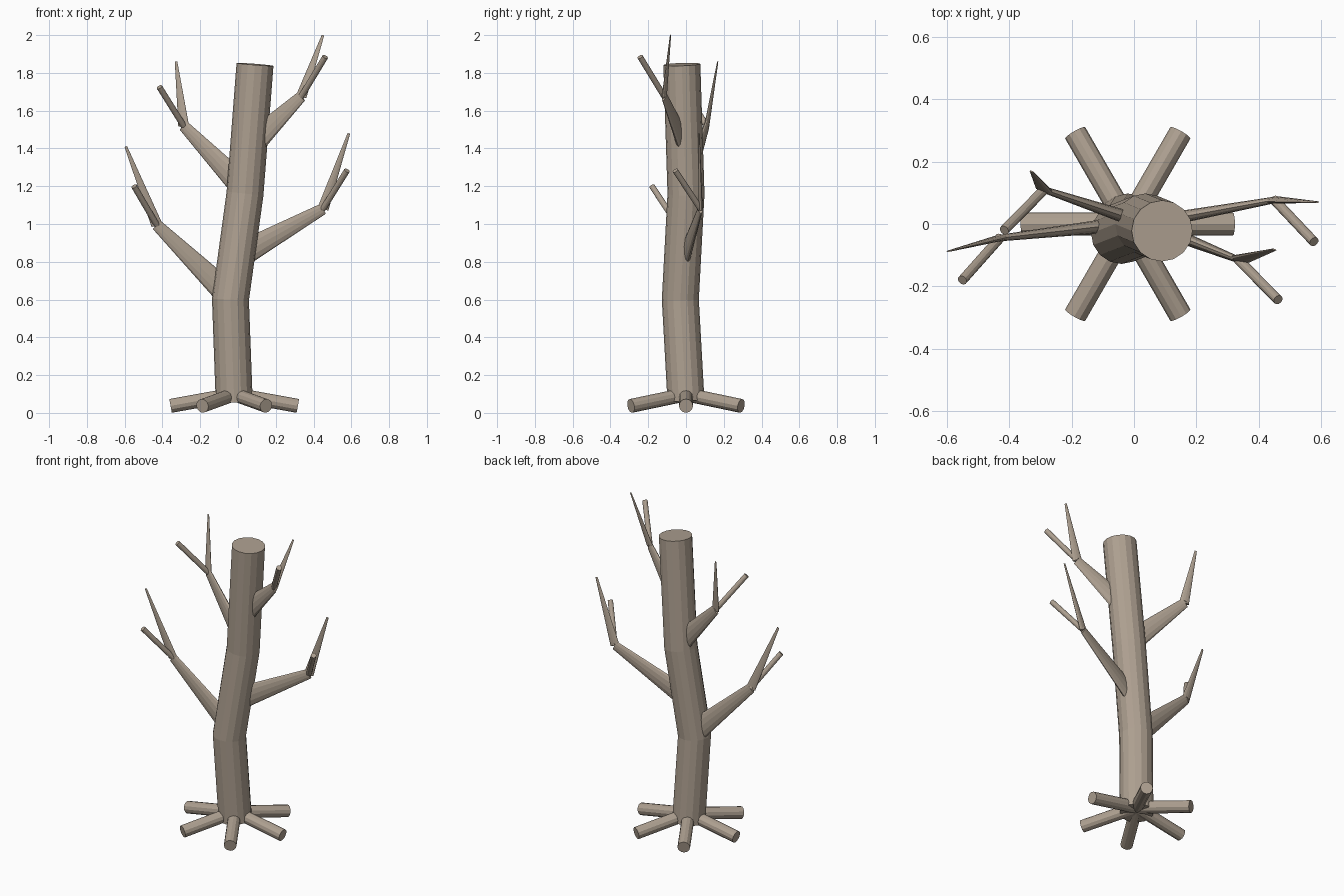
import bpy, bmesh, math
from mathutils import Vector

if "Cube" in bpy.data.objects:
    bpy.data.objects.remove(bpy.data.objects["Cube"])

bark = bpy.data.materials.new("bark")
bark.diffuse_color = (0.42, 0.35, 0.28, 1)
bark.use_nodes = True
bark.node_tree.nodes["Principled BSDF"].inputs["Base Color"].default_value = bark.diffuse_color


def tube(name, points, radii, sides, side=None, flat=1.0):
    """Sweep an ellipse along points; 'flat' squeezes it along the 'side' vector."""
    pts = [Vector(p) for p in points]
    dirs = [(b - a).normalized() for a, b in zip(pts, pts[1:])]
    bm = bmesh.new()
    rings = []
    for i, (p, r) in enumerate(zip(pts, radii)):
        d = (dirs[max(i - 1, 0)] + dirs[min(i, len(dirs) - 1)]).normalized()
        ref = Vector(side) if side else Vector((0, 1, 0))
        u = (ref - d * ref.dot(d)).normalized()
        v = d.cross(u)
        ring = []
        for k in range(sides):
            a = 2 * math.pi * k / sides
            ring.append(bm.verts.new(p + u * (r * flat * math.cos(a)) + v * (r * math.sin(a))))
        rings.append(ring)
    for a, b in zip(rings, rings[1:]):
        for k in range(sides):
            n = (k + 1) % sides
            bm.faces.new((a[k], a[n], b[n], b[k]))
    bm.faces.new(rings[0][::-1])
    bm.faces.new(rings[-1])
    bmesh.ops.recalc_face_normals(bm, faces=bm.faces)
    mesh = bpy.data.meshes.new(name)
    bm.to_mesh(mesh)
    bm.free()
    mesh.materials.append(bark)
    ob = bpy.data.objects.new(name, mesh)
    bpy.context.collection.objects.link(ob)
    return ob


# Bent trunk, cut flat at the top
tube("trunk", [(-0.02, 0, 0.06), (-0.04, -0.03, 0.6), (0.037, 0, 1.16), (0.09, -0.022, 1.845)],
     [0.098] * 4, 16)

# Six sloping roots
for i in range(6):
    a = math.radians(60 * i)
    tube(f"root_{i + 1}", [(-0.02, 0, 0.098),
                           (-0.02 + 0.337 * math.cos(a), 0.337 * math.sin(a), 0.037)],
         [0.037, 0.037], 12, side=(-math.sin(a), math.cos(a), 0))

# Branches: start, elbow, tip, twig end
branches = {
    "lower_right": ((0.0, -0.005, 0.83), (0.45, 0.077, 1.08), (0.587, 0.07, 1.48), (0.577, -0.057, 1.283)),
    "lower_left": ((-0.035, 0.0, 0.61), (-0.43, -0.045, 0.995), (-0.594, -0.087, 1.41), (-0.55, -0.18, 1.2)),
    "upper_left": ((0.04, 0.0, 1.18), (-0.288, 0.11, 1.52), (-0.328, 0.168, 1.86), (-0.416, -0.02, 1.725)),
    "upper_right": ((0.07, -0.01, 1.42), (0.335, -0.115, 1.675), (0.45, -0.082, 2.0), (0.462, -0.243, 1.885)),
}
for name, (start, elbow, tip, twig) in branches.items():
    s = (Vector(elbow) - Vector(start)).cross(Vector((0, 0, 1))).normalized()
    tube(name + "_branch", [start, elbow], [0.07, 0.03], 12, s, 0.35)
    tube(name + "_branch_tip", [elbow, tip], [0.03, 0.007], 12, s, 0.35)
    tube(name + "_twig", [elbow, twig], [0.016, 0.016], 12)
